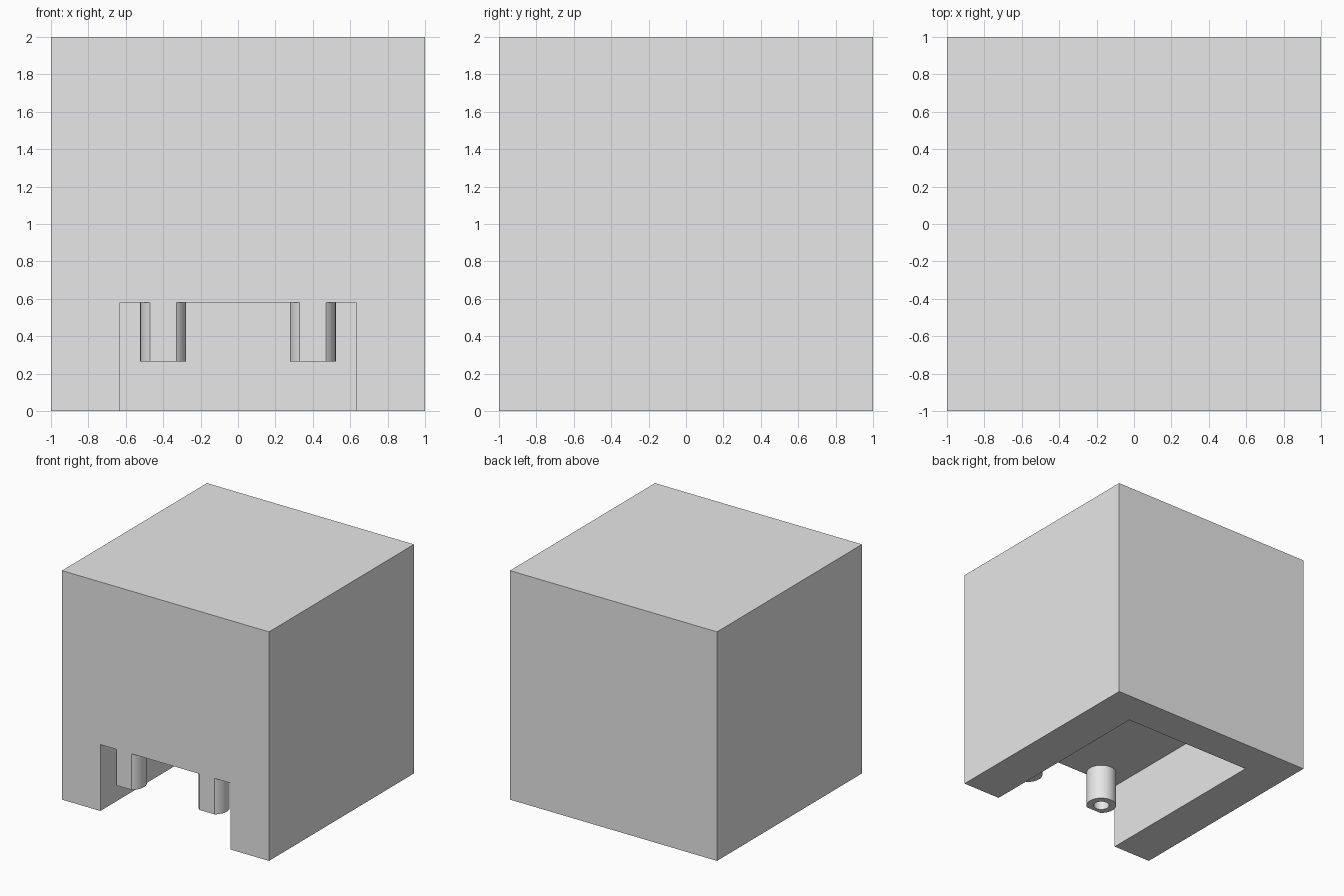
import bpy

# Remove the default cube only
old = bpy.data.objects.get("Cube")
if old:
    bpy.data.objects.remove(old, do_unlink=True)

# Main dimensions
SIZE = 2.0
POCKET_HALF, POCKET_BACK, POCKET_TOP = 0.63, 0.69, 0.58
PEG_X, PEG_Y, PEG_BOTTOM = 0.4, -0.9, 0.265
PEG_RADIUS, BORE_RADIUS = 0.123, 0.065

grey = bpy.data.materials.new("light_grey")
grey.use_nodes = True
colour = (0.8, 0.8, 0.8, 1.0)
grey.diffuse_color = colour
grey.node_tree.nodes["Principled BSDF"].inputs["Base Color"].default_value = colour


def box(name, low, high):
    centre = [(a + b) / 2 for a, b in zip(low, high)]
    bpy.ops.mesh.primitive_cube_add(size=1, location=centre)
    obj = bpy.context.object
    obj.name = name
    obj.scale = [b - a for a, b in zip(low, high)]
    bpy.ops.object.transform_apply(location=True, rotation=True, scale=True)
    obj.data.materials.append(grey)
    return obj


def cylinder(name, x, radius, bottom, top):
    bpy.ops.mesh.primitive_cylinder_add(
        vertices=64, radius=radius, depth=top - bottom,
        location=(x, PEG_Y, (top + bottom) / 2))
    obj = bpy.context.object
    obj.name = name
    obj.data.materials.append(grey)
    return obj


def subtract(target, tool):
    """Cut the tool out of the target, then discard the tool."""
    tool.hide_render = True
    mod = target.modifiers.new("cut", 'BOOLEAN')
    mod.operation = 'DIFFERENCE'
    mod.solver = 'EXACT'
    mod.object = tool
    bpy.context.view_layer.objects.active = target
    bpy.ops.object.modifier_apply(modifier=mod.name)
    bpy.data.objects.remove(tool, do_unlink=True)


# Solid block, and the pocket open at the front and underneath
half = SIZE / 2
body = box("block_body", (-half, -half, 0), (half, half, SIZE))
pocket = box("pocket_cutter", (-POCKET_HALF, -half - 0.2, -0.2),
             (POCKET_HALF, POCKET_BACK, POCKET_TOP))

# Leaving pegs out of the pocket makes them flush with the front face
for side in (-1, 1):
    subtract(pocket, cylinder("peg_shape", side * PEG_X, PEG_RADIUS,
                              PEG_BOTTOM, POCKET_TOP + 0.2))
subtract(body, pocket)

# Bores up through the pegs
for side in (-1, 1):
    subtract(body, cylinder("bore_cutter", side * PEG_X, BORE_RADIUS,
                            PEG_BOTTOM - 0.1, POCKET_TOP - 0.02))

# Round pegs, sharp block edges
bpy.ops.object.select_all(action='DESELECT')
body.select_set(True)
bpy.context.view_layer.objects.active = body
bpy.ops.object.shade_smooth_by_angle(angle=0.5)
